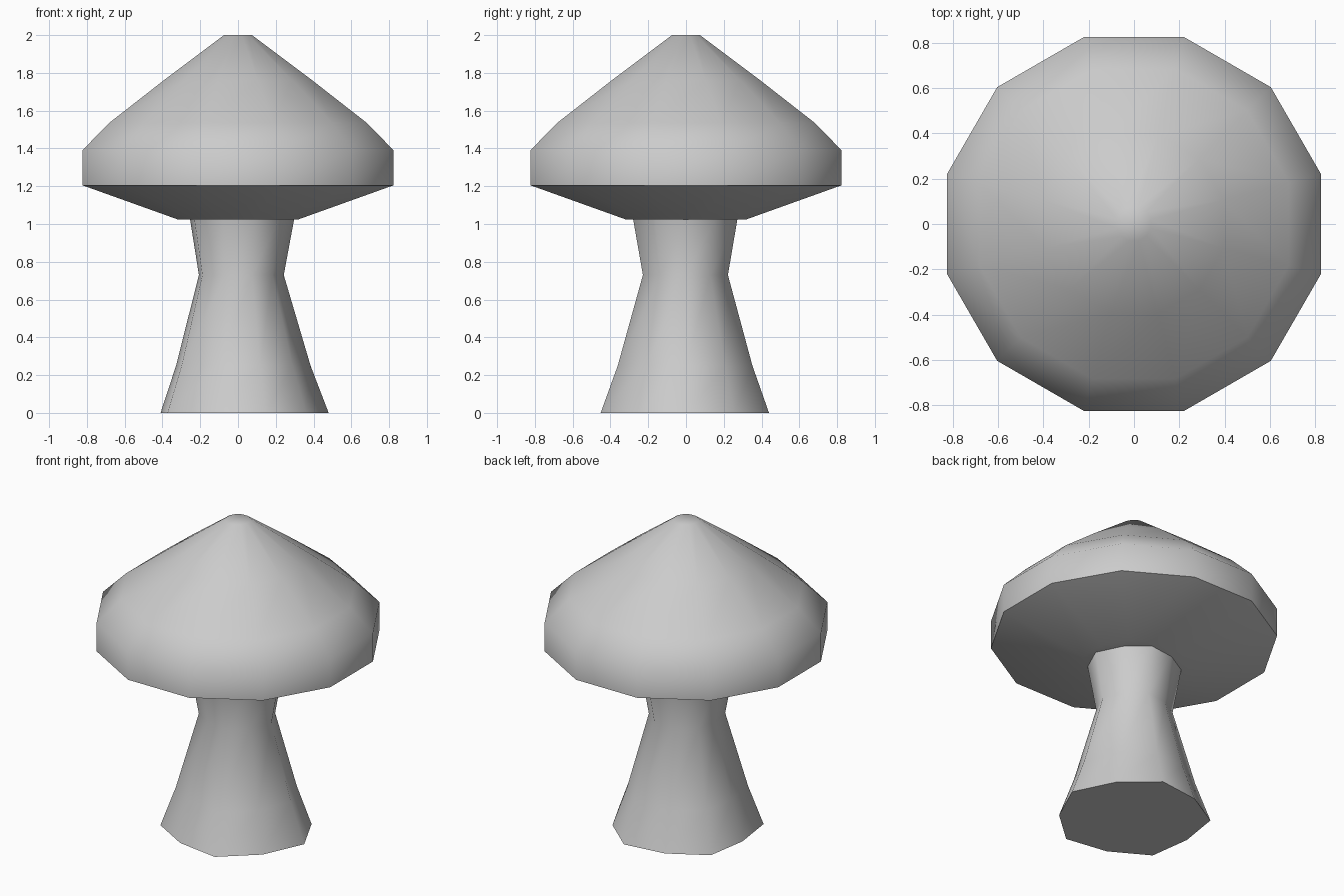
import bpy, bmesh
from math import cos, sin, tau, radians

if "Cube" in bpy.data.objects:
    bpy.data.objects.remove(bpy.data.objects["Cube"])


def lathe(name, radii, profile, offset=0.0):
    """Stack scaled copies of a polygon (one radius per corner) along z."""
    n = len(radii)
    bm = bmesh.new()
    rings = []
    for scale, z in profile:
        rings.append([bm.verts.new((r * scale * cos(offset + tau * i / n),
                                    r * scale * sin(offset + tau * i / n), z))
                      for i, r in enumerate(radii)])
    for low, high in zip(rings, rings[1:]):
        for i in range(n):
            j = (i + 1) % n
            bm.faces.new((low[i], low[j], high[j], high[i]))
    bm.faces.new(rings[0][::-1])
    bm.faces.new(rings[-1])
    mesh = bpy.data.meshes.new(name)
    bm.to_mesh(mesh)
    bm.free()
    obj = bpy.data.objects.new(name, mesh)
    bpy.context.collection.objects.link(obj)
    bpy.ops.object.select_all(action='DESELECT')
    obj.select_set(True)
    bpy.context.view_layer.objects.active = obj
    bpy.ops.object.shade_smooth_by_angle(angle=radians(62))
    return obj


# Mushroom cap: twelve sides, flats facing the axes
lathe("mushroom_cap", [0.853] * 12,
      [(0.39, 1.025), (1.0, 1.205), (1.0, 1.39), (0.828, 1.535),
       (0.478, 1.76), (0.09, 2.0)], offset=radians(15))

# Stem: slightly uneven ten-sided column, pinched at the neck
lathe("mushroom_stem",
      [0.48, 0.437, 0.462, 0.425, 0.455, 0.41, 0.461, 0.43, 0.475, 0.446],
      [(1.0, 0.0), (0.8, 0.25), (0.505, 0.73), (0.625, 1.04)])
